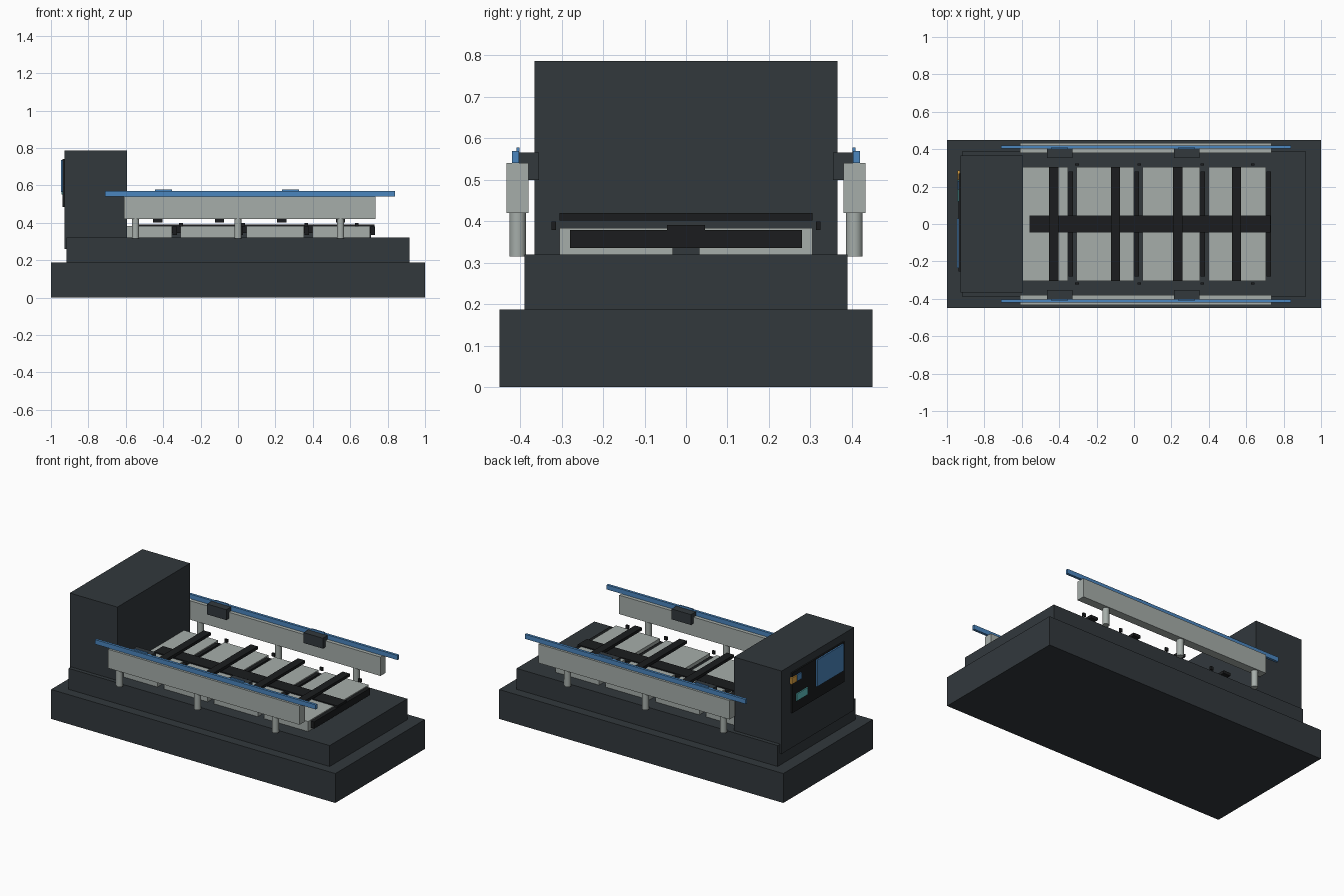
import bpy

cube = bpy.data.objects.get("Cube")
if cube:
    bpy.data.objects.remove(cube, do_unlink=True)


def material(name, color):
    m = bpy.data.materials.new(name)
    m.use_nodes = True
    m.diffuse_color = (*color, 1)
    bsdf = next(n for n in m.node_tree.nodes if n.type == 'BSDF_PRINCIPLED')
    bsdf.inputs["Base Color"].default_value = (*color, 1)
    return m


SLATE = material("slate", (0.032, 0.040, 0.046))
GREY = material("pale_grey", (0.38, 0.42, 0.40))
BLACK = material("black", (0.011, 0.012, 0.013))
BLUE = material("blue", (0.07, 0.24, 0.52))
AMBER = material("amber", (0.75, 0.38, 0.06))
CYAN = material("cyan", (0.12, 0.55, 0.55))


def box(name, x, y, z, mat):
    """Box between the (low, high) pairs on each axis."""
    spans = (x, y, z)
    bpy.ops.mesh.primitive_cube_add(size=1, location=[(a + b) / 2 for a, b in spans])
    ob = bpy.context.object
    ob.name = name
    ob.scale = [b - a for a, b in spans]
    bpy.ops.object.transform_apply(location=False, rotation=False, scale=True)
    ob.data.materials.append(mat)
    return ob


def around(centre, half):
    return (centre - half, centre + half)


# Stepped base and head cabinet
box("base", (-1, 1), around(0, 0.45), (0, 0.187), SLATE)
box("plinth", around(0, 0.918), around(0, 0.39), (0.187, 0.32), SLATE)
box("head_cabinet", (-0.928, -0.593), around(0, 0.365), (0.26, 0.787), SLATE)

# Control panel on the cabinet's end
box("control_panel", (-0.937, -0.925), (-0.255, 0.27), (0.485, 0.74), BLACK)
box("screen", (-0.946, -0.93), (-0.235, 0.03), (0.565, 0.735), BLUE)
box("amber_button", (-0.944, -0.93), (0.235, 0.285), (0.675, 0.715), AMBER)
box("blue_button", (-0.944, -0.93), (0.185, 0.23), (0.675, 0.715), BLUE)
box("cyan_display", (-0.944, -0.93), (0.12, 0.235), (0.55, 0.595), CYAN)

# Deck sections, each with a cross bar at its end
PITCH = 0.353
for i in range(4):
    end = -0.353 + i * PITCH
    box(f"deck_section_{i}", (end - 0.308, end), around(0, 0.305), (0.32, 0.384), GREY)
    box(f"cross_bar_{i}", (end + 0.002, end + 0.026), around(0, 0.28), (0.336, 0.379), BLACK)

# Central spine and beam
box("lower_spine", (-0.6, 0.71), around(0, 0.033), (0.32, 0.375), SLATE)
box("centre_beam", (-0.56, 0.73), around(0, 0.046), (0.345, 0.391), BLACK)

# Straps above the deck
for i, x in enumerate((-0.43, -0.099, 0.233, 0.548)):
    box(f"strap_{i}", around(x, 0.025), around(0, 0.305), (0.402, 0.42), BLACK)

# Side rails, mirrored by sign
for side, s in (("left", 1), ("right", -1)):
    def span(a, b):
        return tuple(sorted((s * a, s * b)))

    box(f"{side}_side_panel", (-0.61, 0.736), span(0.38, 0.433), (0.42, 0.54), GREY)
    box(f"{side}_hand_rail", (-0.712, 0.84), span(0.403, 0.419), (0.54, 0.569), BLUE)

    for i, x in enumerate((-0.548, 0, 0.548)):
        bpy.ops.mesh.primitive_cylinder_add(vertices=24, radius=0.02, depth=0.11,
                                            location=(x, s * 0.406, 0.37))
        post = bpy.context.object
        post.name = f"{side}_post_{i}"
        post.data.materials.append(GREY)
        bpy.ops.object.shade_smooth_by_angle()

    for i, x in enumerate((-0.398, 0.281)):
        box(f"{side}_clamp_{i}", around(x, 0.068), span(0.354, 0.403), (0.5, 0.566), SLATE)
        box(f"{side}_clamp_tab_{i}", around(x, 0.046), span(0.401, 0.409), (0.55, 0.578), BLUE)

    for i, x in enumerate((-0.305, 0.028, 0.365, 0.635)):
        box(f"{side}_strap_anchor_{i}", around(x, 0.01), span(0.313, 0.324), (0.379, 0.4), BLACK)
